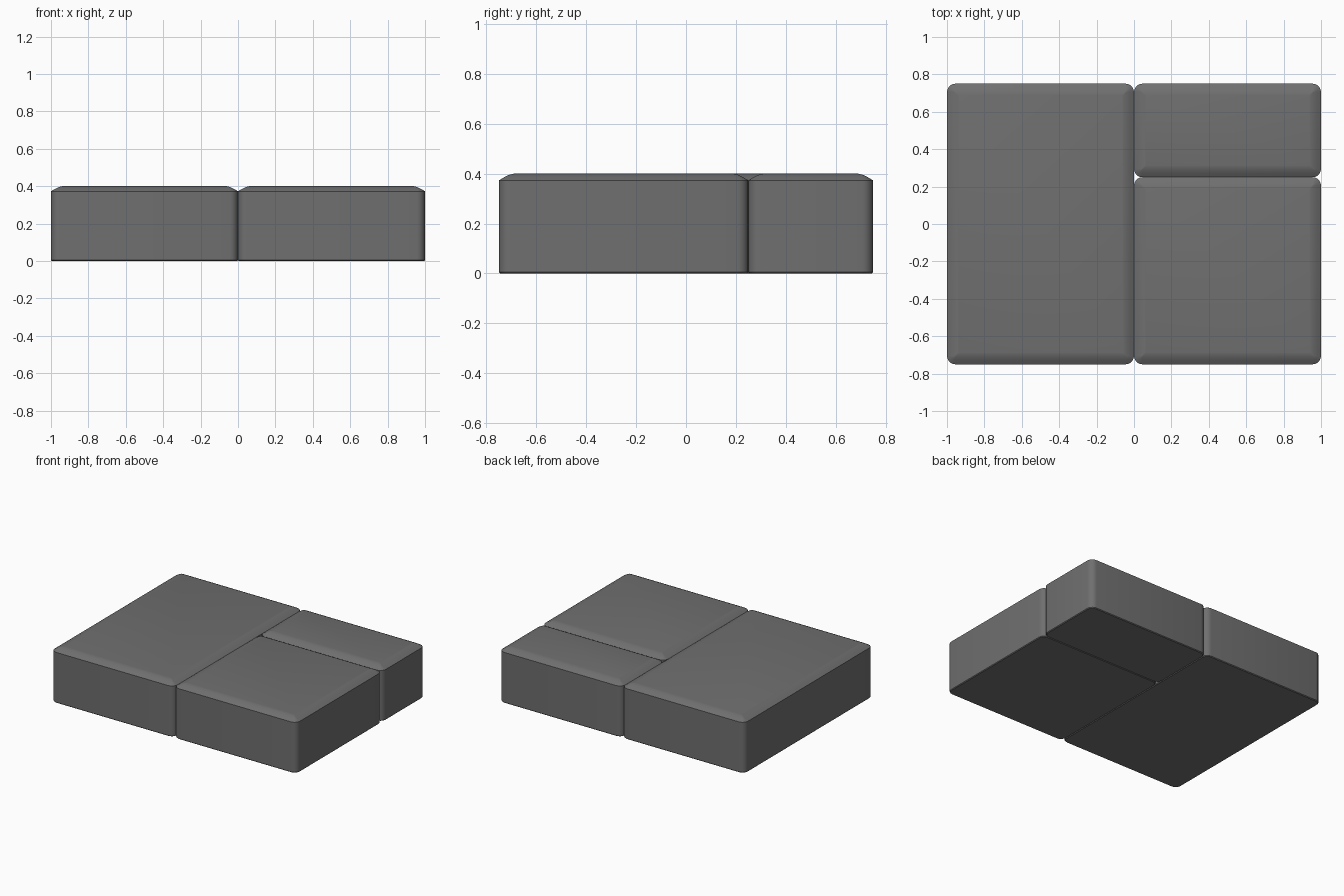
import bpy, bmesh, math

if "Cube" in bpy.data.objects:
    bpy.data.objects.remove(bpy.data.objects["Cube"])

stone = bpy.data.materials.new("dark_grey_stone")
stone.diffuse_color = (0.16, 0.16, 0.16, 1)
stone.use_nodes = True
stone.node_tree.nodes["Principled BSDF"].inputs["Base Color"].default_value = stone.diffuse_color

RADIUS = 0.045
SEGMENTS = 5
# (inset, height) of each ring, from the base up over the domed rim
PROFILE = [(0.005, 0), (0, 0.005), (0, 0.373), (0.02, 0.385),
           (0.04, 0.395), (0.06, 0.4)]


def ring(bm, x0, x1, y0, y1, inset, z):
    """Rounded rectangle loop of vertices."""
    r = max(RADIUS - inset, 0.004)
    d = inset + r
    corners = [(x1 - d, y1 - d), (x0 + d, y1 - d),
               (x0 + d, y0 + d), (x1 - d, y0 + d)]
    verts = []
    for q, (cx, cy) in enumerate(corners):
        for i in range(SEGMENTS + 1):
            a = math.pi / 2 * (q + i / SEGMENTS)
            verts.append(bm.verts.new((cx + r * math.cos(a), cy + r * math.sin(a), z)))
    return verts


def paver(name, x0, x1, y0, y1):
    bm = bmesh.new()
    rings = [ring(bm, x0, x1, y0, y1, inset, z) for inset, z in PROFILE]
    n = len(rings[0])
    for low, high in zip(rings, rings[1:]):
        for i in range(n):
            j = (i + 1) % n
            bm.faces.new((low[i], low[j], high[j], high[i]))
    bm.faces.new(rings[0][::-1])
    bm.faces.new(rings[-1])
    mesh = bpy.data.meshes.new(name)
    bm.to_mesh(mesh)
    bm.free()
    mesh.materials.append(stone)
    obj = bpy.data.objects.new(name, mesh)
    bpy.context.collection.objects.link(obj)
    bpy.ops.object.select_all(action='DESELECT')
    obj.select_set(True)
    bpy.context.view_layer.objects.active = obj
    bpy.ops.object.shade_smooth_by_angle(angle=math.radians(35))


# Three paving blocks: one long, one square, one small
paver("large_paver", -1, 0, -0.75, 0.75)
paver("square_paver", 0, 1, -0.75, 0.25)
paver("small_paver", 0, 1, 0.25, 0.75)
